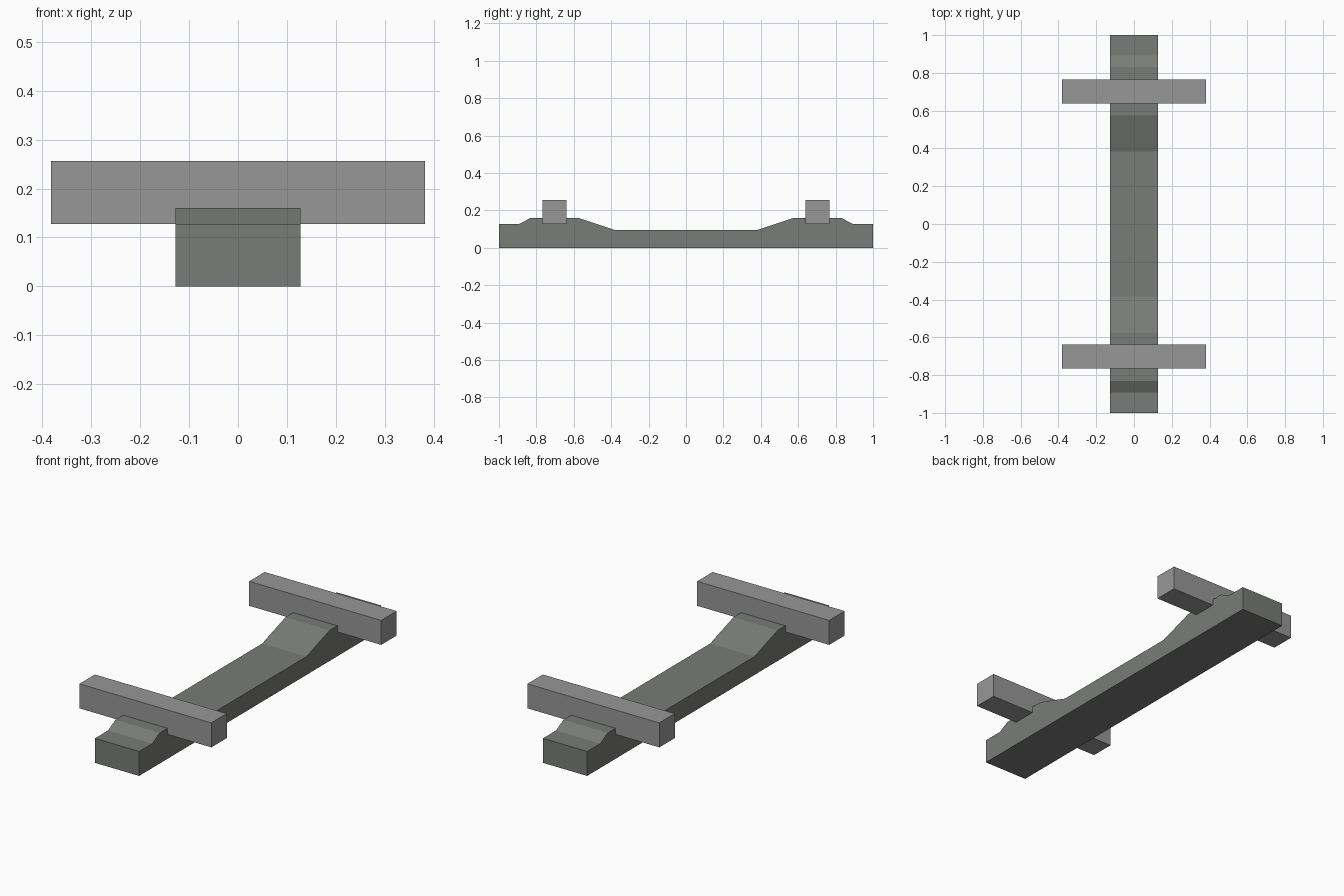
import bpy, bmesh

if "Cube" in bpy.data.objects:
    bpy.data.objects.remove(bpy.data.objects["Cube"])


def material(name, rgb):
    m = bpy.data.materials.new(name)
    m.diffuse_color = (*rgb, 1)
    m.use_nodes = True
    m.node_tree.nodes["Principled BSDF"].inputs["Base Color"].default_value = m.diffuse_color
    return m


def extrude_profile(name, profile, half_width, mat):
    """Extrude a closed (y, z) profile along x, centred on x = 0."""
    bm = bmesh.new()
    face = bm.faces.new([bm.verts.new((-half_width, y, z)) for y, z in profile])
    new = bmesh.ops.extrude_face_region(bm, geom=[face])["geom"]
    bmesh.ops.translate(bm, vec=(2 * half_width, 0, 0),
                        verts=[v for v in new if isinstance(v, bmesh.types.BMVert)])
    bmesh.ops.recalc_face_normals(bm, faces=bm.faces)
    mesh = bpy.data.meshes.new(name)
    bm.to_mesh(mesh)
    bm.free()
    mesh.materials.append(mat)
    obj = bpy.data.objects.new(name, mesh)
    bpy.context.collection.objects.link(obj)
    return obj


dark = material("dark_grey", (0.19, 0.2, 0.185))
light = material("light_grey", (0.31, 0.31, 0.31))

# Long beam with a raised saddle near each end
half = [(1, 0), (1, 0.128), (0.892, 0.128), (0.83, 0.16), (0.575, 0.16), (0.383, 0.096)]
extrude_profile("beam", half + [(-y, z) for y, z in reversed(half)], 0.128, dark)

# Crossbars let into the saddles
for name, y in (("front_crossbar", -0.702), ("back_crossbar", 0.702)):
    h = 0.064
    extrude_profile(name, [(y - h, 0.128), (y + h, 0.128), (y + h, 0.256), (y - h, 0.256)],
                    0.382, light)
